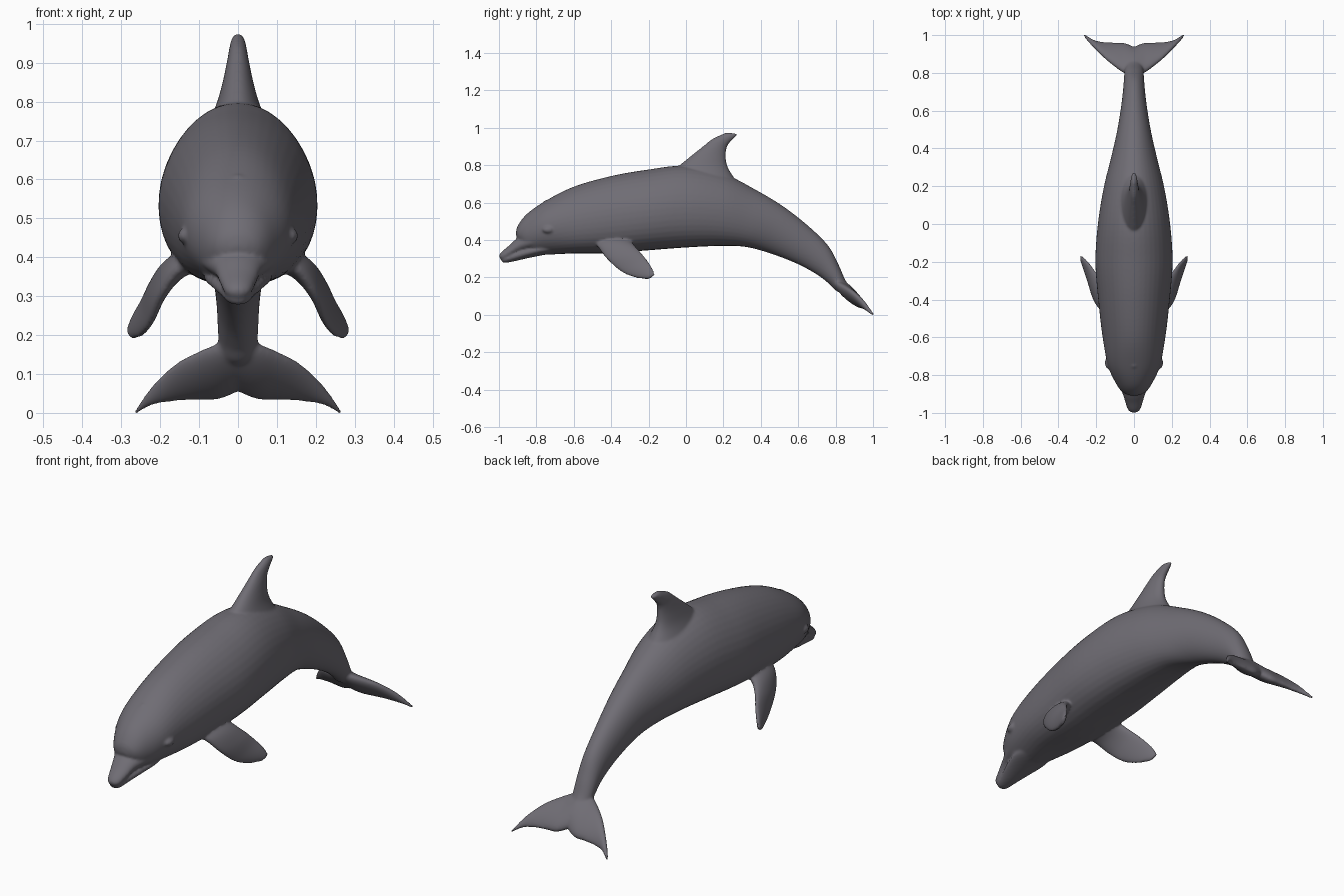
import bpy, bmesh, math
from mathutils import Vector, Matrix

cube = bpy.data.objects.get("Cube")
if cube:
    bpy.data.objects.remove(cube, do_unlink=True)

SIDES, STEPS = 40, 6
bm = bmesh.new()


def spline(a, b, c, d, t):
    """Catmull-Rom blend of four sections."""
    return [0.5 * (2*q + (r - p)*t + (2*p - 5*q + 4*r - s)*t*t
                   + (3*q - p - 3*r + s)*t**3) for p, q, r, s in zip(a, b, c, d)]


def loft(sections, mirror=False):
    """Skin rings; section = first edge xyz, second edge xyz, half thickness, belly fullness."""
    pts = [sections[0], *sections, sections[-1]]
    fine = [spline(*pts[i:i + 4], k / STEPS)
            for i in range(len(sections) - 1) for k in range(STEPS)]
    fine.append(sections[-1])
    mids = [(Vector(s[:3]) + Vector(s[3:6])) / 2 for s in fine]
    for side in ((1, -1) if mirror else (1,)):
        rings = []
        for i, s in enumerate(fine):
            half = (Vector(s[:3]) - Vector(s[3:6])) / 2
            run = mids[min(i + 1, len(mids) - 1)] - mids[max(i - 1, 0)]
            wide = half.cross(run).normalized() * s[6]
            ring = []
            for k in range(SIDES):
                a = math.tau * k / SIDES
                up, out = math.cos(a), math.sin(a)
                power = 1 - .25 * s[7] if up < 0 else 1
                out = math.copysign(abs(out) ** power, out) * (1 - .1 * s[7] * up)
                p = mids[i] + half * up + wide * out
                ring.append(bm.verts.new((p.x * side, p.y, p.z)))
            rings.append(ring)
        faces = [bm.faces.new(rings[0]), bm.faces.new(rings[-1][::-1])]
        for r, q in zip(rings, rings[1:]):
            for k in range(SIDES):
                n = (k + 1) % SIDES
                faces.append(bm.faces.new((r[k], q[k], q[n], r[n])))
        bmesh.ops.recalc_face_normals(bm, faces=faces)


def central(rows):
    """Sections on the symmetry plane: top y z, bottom y z, half width; full belly mid-body."""
    return [(0, a, b, 0, c, d, w, 1 if -.65 < a < .4 else 0) for a, b, c, d, w in rows]


def blade(rows):
    """Plain elliptical fin sections."""
    return [(*row, 0) for row in rows]


def blob(pos, size):
    m = Matrix.Translation(pos) @ Matrix.Diagonal((*size, 1))
    bmesh.ops.create_uvsphere(bm, u_segments=24, v_segments=16, radius=1, matrix=m)


# Torso from forehead to tail stock
loft(central([
    (-.91, .43, -.90, .40, .02), (-.90, .475, -.88, .37, .06),
    (-.85, .54, -.84, .33, .095), (-.75, .61, -.75, .322, .138),
    (-.6, .685, -.6, .328, .165), (-.4, .742, -.4, .33, .188),
    (-.2, .777, -.2, .345, .203), (0, .797, 0, .36, .19),
    (.2, .755, .18, .368, .16), (.37, .67, .32, .363, .123),
    (.52, .58, .46, .325, .09), (.66, .47, .6, .27, .067),
    (.76, .37, .70, .215, .056), (.815, .27, .765, .165, .052),
    (.85, .19, .80, .13, .048), (.88, .145, .85, .11, .03)]))

# Upper beak, running back into the cheeks
loft(central([
    (-.66, .45, -.66, .37, .10), (-.76, .45, -.76, .355, .114),
    (-.83, .44, -.83, .345, .093),
    (-.90, .41, -.89, .332, .062), (-.95, .367, -.94, .308, .046),
    (-.985, .337, -.975, .293, .034), (-1.0, .318, -.994, .298, .016)]))

# Lower jaw
loft(central([
    (-.66, .39, -.66, .335, .07), (-.76, .382, -.76, .32, .088),
    (-.85, .364, -.845, .303, .07),
    (-.92, .338, -.915, .287, .047), (-.97, .312, -.965, .278, .032),
    (-.988, .298, -.983, .281, .016)]))

# Dorsal fin, swept back and flared at the base
loft(blade([
    (0, -.13, .70, 0, .28, .70, .10), (0, -.05, .785, 0, .228, .78, .06),
    (0, .015, .84, 0, .213, .84, .042), (0, .09, .90, 0, .22, .90, .029),
    (0, .14, .94, 0, .253, .94, .022), (0, .19, .964, 0, .274, .96, .016),
    (0, .215, .974, 0, .268, .97, .009)]))

# Flippers
loft(blade([
    (.13, -.485, .385, .13, -.30, .40, .032), (.165, -.465, .355, .18, -.275, .37, .03),
    (.20, -.42, .295, .215, -.243, .335, .023), (.225, -.345, .23, .242, -.207, .292, .018),
    (.25, -.265, .197, .268, -.18, .25, .014), (.273, -.20, .191, .284, -.167, .213, .009)]),
    mirror=True)

# Tail flukes
loft(blade([
    (0, .78, .20, 0, .935, .06, .034), (.05, .80, .175, .05, .955, .04, .033),
    (.10, .835, .155, .10, .957, .037, .028), (.16, .885, .125, .16, .96, .032, .02),
    (.22, .948, .07, .22, .972, .02, .013), (.266, .997, .004, .264, 1.003, -.004, .008)]),
    mirror=True)

# Eye bulges and blowhole rim
for side in (1, -1):
    blob((side * .132, -.735, .455), (.023, .034, .021))
blob((0, -.75, .602), (.014, .012, .011))

mesh = bpy.data.meshes.new("dolphin")
bm.to_mesh(mesh)
bm.free()
dolphin = bpy.data.objects.new("dolphin", mesh)
bpy.context.collection.objects.link(dolphin)

# Grey skin
skin = bpy.data.materials.new("slate_grey_skin")
skin.use_nodes = True
colour = (.16, .152, .175, 1)
skin.diffuse_color = colour
skin.node_tree.nodes["Principled BSDF"].inputs["Base Color"].default_value = colour
mesh.materials.append(skin)

# Fuse the parts into one skin and soften the joins
fuse = dolphin.modifiers.new("fuse", "REMESH")
fuse.mode = "VOXEL"
fuse.voxel_size = .006
fuse.use_smooth_shade = True
soften = dolphin.modifiers.new("soften", "SMOOTH")
soften.factor = .5
soften.iterations = 8
